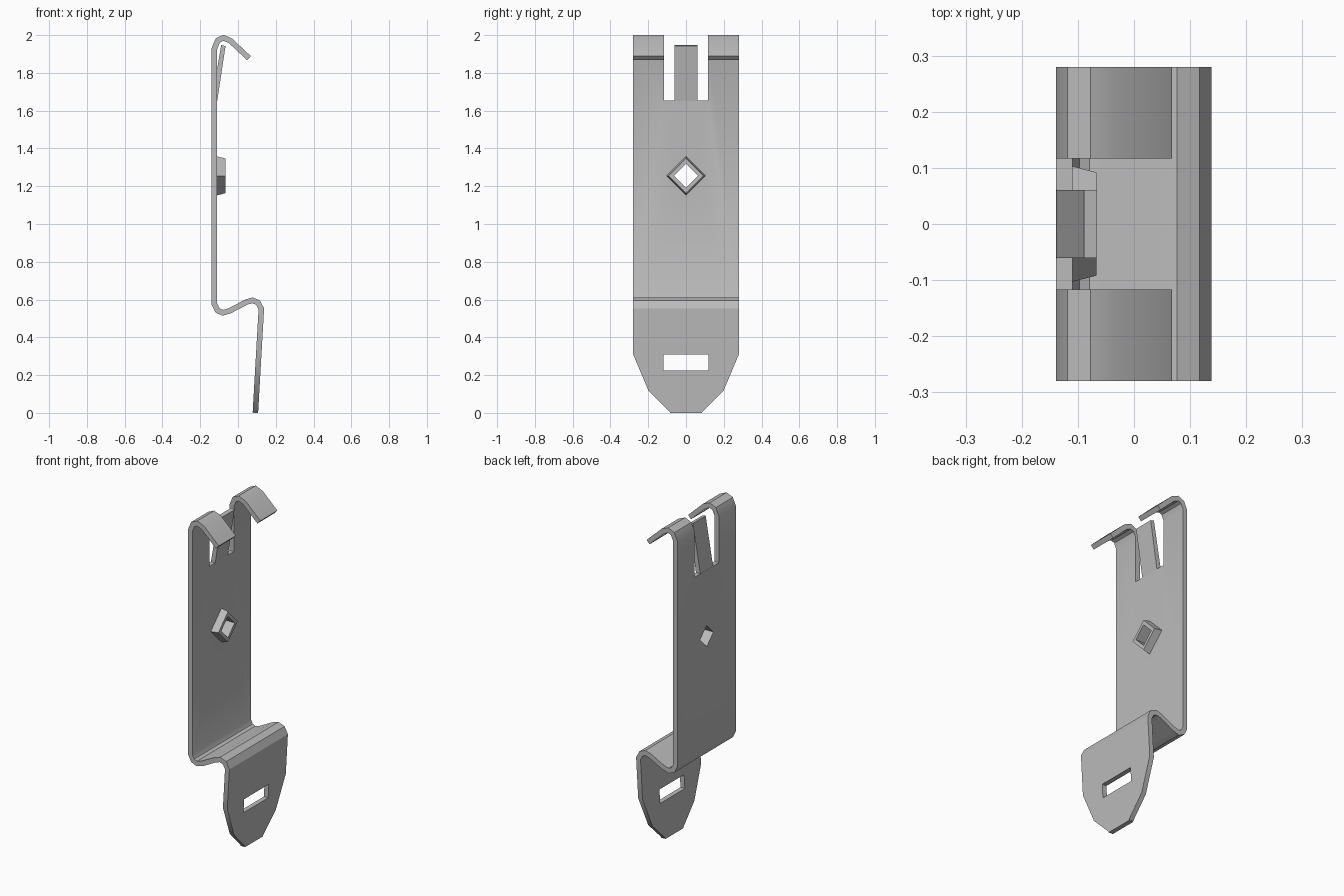
import bpy, bmesh, math
from mathutils import Vector

cube = bpy.data.objects.get("Cube")
if cube:
    bpy.data.objects.remove(cube, do_unlink=True)

T = 0.029            # sheet thickness
HALF_W = 0.28        # half width of the strip
BACK = -0.139        # rear face of the sheet

steel = bpy.data.materials.new("grey steel")
steel.use_nodes = True
steel.diffuse_color = (0.5, 0.5, 0.5, 1)
steel.node_tree.nodes["Principled BSDF"].inputs["Base Color"].default_value = (0.5, 0.5, 0.5, 1)


def loft(name, ring_a, ring_b):
    """Closed solid between two matching rings of points."""
    bm = bmesh.new()
    a = [bm.verts.new(p) for p in ring_a]
    b = [bm.verts.new(p) for p in ring_b]
    bm.faces.new(a)
    bm.faces.new(b[::-1])
    for i in range(len(a)):
        j = (i + 1) % len(a)
        bm.faces.new((a[j], a[i], b[i], b[j]))
    bmesh.ops.recalc_face_normals(bm, faces=bm.faces)
    mesh = bpy.data.meshes.new(name)
    bm.to_mesh(mesh)
    bm.free()
    mesh.materials.append(steel)
    obj = bpy.data.objects.new(name, mesh)
    bpy.context.collection.objects.link(obj)
    return obj


def prism_y(name, xz, half):
    return loft(name, [(x, -half, z) for x, z in xz], [(x, half, z) for x, z in xz])


def prism_x(name, yz, x0=-1, x1=1):
    return loft(name, [(x0, y, z) for y, z in yz], [(x1, y, z) for y, z in yz])


def thicken(path, t):
    """Outline of a bent sheet following a centre line, with mitred bends."""
    pts = [Vector(p) for p in path]
    left, right = [], []
    for i, p in enumerate(pts):
        dirs = []
        if i > 0:
            dirs.append((p - pts[i - 1]).normalized())
        if i < len(pts) - 1:
            dirs.append((pts[i + 1] - p).normalized())
        d = sum(dirs, Vector((0, 0))).normalized()
        off = Vector((-d.y, d.x)) * (t / 2 / d.dot(dirs[0]))
        left.append(p + off)
        right.append(p - off)
    return [(v.x, max(v.y, 0)) for v in left + right[::-1]]


def cut(obj, cutter, operation):
    mod = obj.modifiers.new("cut", 'BOOLEAN')
    mod.operation = operation
    mod.solver = 'EXACT'
    mod.object = cutter
    bpy.context.view_layer.update()
    deps = bpy.context.evaluated_depsgraph_get()
    mesh = bpy.data.meshes.new_from_object(obj.evaluated_get(deps))
    obj.modifiers.clear()
    obj.data = mesh


def diamond(r, z=1.255):
    return [(r, z), (0, z + r), (-r, z), (0, z - r)]


# Bent strip: top hook, long back plate, lower step and front tab
centre = BACK + T / 2
path = [(0.058, 1.878), (-0.04, 1.97), (-0.077, 1.9855), (-0.107, 1.972),
        (centre, 1.93), (centre, 0.575), (-0.108, 0.542), (-0.08, 0.53),
        (-0.045, 0.54), (0.045, 0.587), (0.076, 0.596), (0.106, 0.584),
        (0.1235, 0.55), (0.092, 0)]
strip = prism_y("bent_strip", thicken(path, T), HALF_W + 0.05)

# Strip outline: pointed tab below, notch between the two hooks above
half = [(0.085, -0.01), (0.085, 0.005), (0.2, 0.12), (HALF_W, 0.31),
        (HALF_W, 2.1), (0.117, 2.1), (0.117, 1.655)]
outline = prism_x("outline_cutter", half + [(-y, z) for y, z in half[::-1]])
slot = prism_x("slot_cutter", [(-0.118, 0.225), (0.118, 0.225), (0.118, 0.308), (-0.118, 0.308)])
hole = prism_x("hole_cutter", diamond(0.064))
cut(strip, outline, 'INTERSECT')
cut(strip, slot, 'DIFFERENCE')
cut(strip, hole, 'DIFFERENCE')

# Raised collar around the diamond hole
x0, x1 = BACK + T - 0.004, -0.067
collar = loft("hole_collar", [(x0, y, z) for y, z in diamond(0.104)],
              [(x1, y, z) for y, z in diamond(0.092)])
cut(collar, hole, 'DIFFERENCE')

# Spring tongue leaning forward inside the notch
tongue = prism_y("spring_tongue", [(BACK, 1.652), (BACK + T, 1.652), (-0.066, 1.942),
                                   (-0.089, 1.947)], 0.061)

for helper in (outline, slot, hole):
    bpy.data.objects.remove(helper, do_unlink=True)

# Smooth bends, sharp edges
bpy.ops.object.select_all(action='DESELECT')
for obj in (strip, collar, tongue):
    obj.select_set(True)
bpy.context.view_layer.objects.active = strip
bpy.ops.object.shade_smooth_by_angle(angle=math.radians(30))
